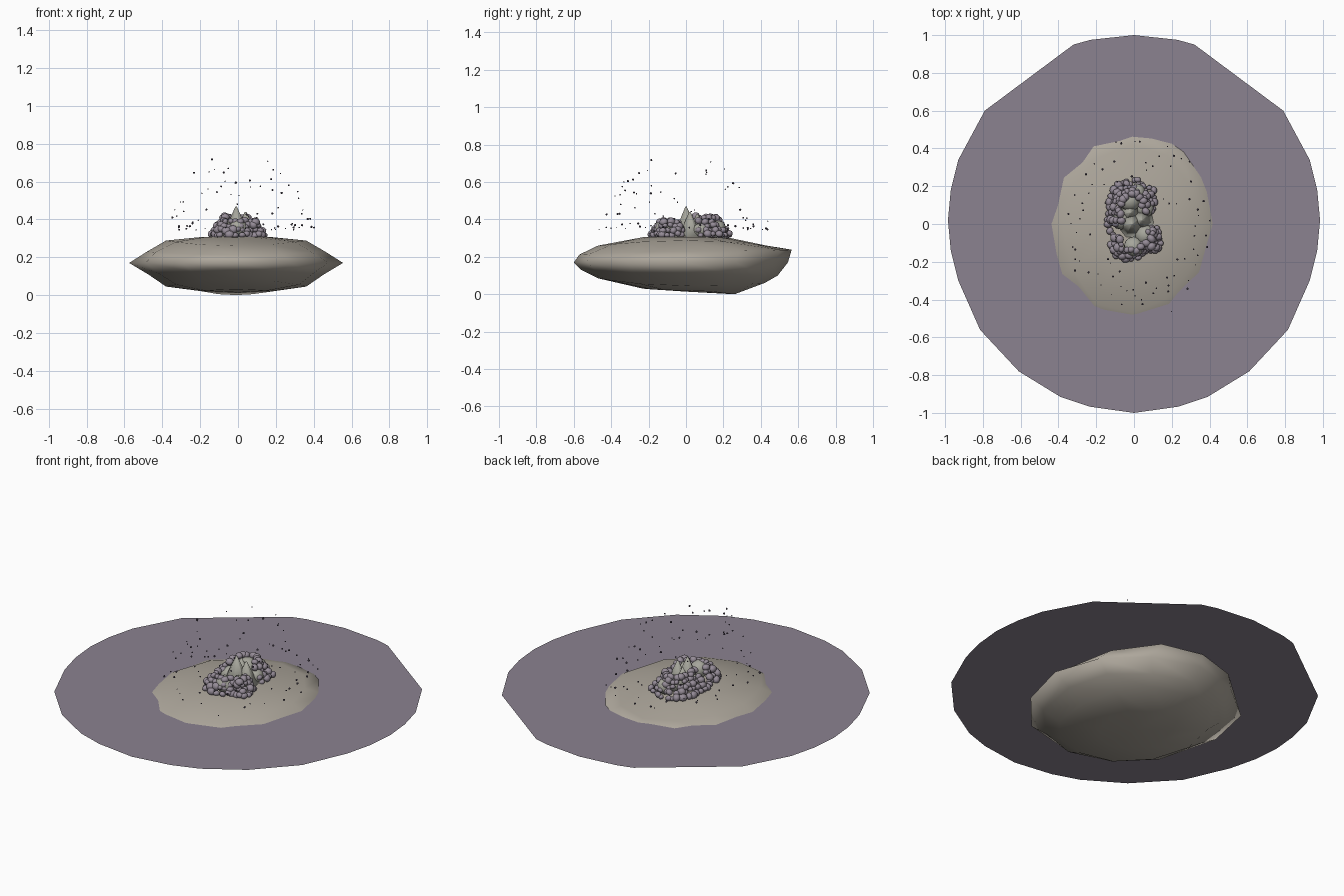
import bpy, bmesh, math, random
from mathutils import Matrix, Vector

if "Cube" in bpy.data.objects:
    bpy.data.objects.remove(bpy.data.objects["Cube"])

random.seed(7)


def material(name, rgb):
    m = bpy.data.materials.new(name)
    m.diffuse_color = (*rgb, 1)
    m.use_nodes = True
    m.node_tree.nodes["Principled BSDF"].inputs["Base Color"].default_value = m.diffuse_color
    return m


SAND = material("sand", (0.42, 0.385, 0.33))
WATER = material("water", (0.26, 0.225, 0.28))
STONE = material("stone", (0.38, 0.38, 0.33))
FOAM = material("foam", (0.30, 0.26, 0.31))
DROP = material("drop", (0.10, 0.08, 0.12))


def finish(bm, name, mat, smooth=True):
    bmesh.ops.recalc_face_normals(bm, faces=bm.faces)
    me = bpy.data.meshes.new(name)
    bm.to_mesh(me)
    bm.free()
    ob = bpy.data.objects.new(name, me)
    bpy.context.collection.objects.link(ob)
    me.materials.append(mat)
    for p in me.polygons:
        p.use_smooth = smooth
    return ob


def blob(bm, pos, size, sub=2):
    turn = Matrix.Rotation(random.uniform(0, 6.28), 4, 'Z') @ Matrix.Rotation(random.uniform(0, 3), 4, 'X')
    mat = Matrix.Translation(pos) @ turn @ Matrix.Diagonal((*size, 1))
    bmesh.ops.create_icosphere(bm, subdivisions=sub, radius=1, matrix=mat)


def along(path, t):
    """Point at fraction t of a polyline's length."""
    pts = [Vector(p) for p in path]
    lens = [(b - a).length for a, b in zip(pts, pts[1:])]
    d = t * sum(lens)
    for a, b, l in zip(pts, pts[1:], lens):
        if d <= l:
            return a.lerp(b, d / l)
        d -= l
    return pts[-1]


# Water sheet: half outline mirrored across x
half = [(0, 1), (.23, .975), (.32, .95), (.79, .6), (.93, .34), (.97, .18), (.985, .02),
        (.97, -.14), (.93, -.3), (.815, -.56), (.61, -.78), (.39, -.915), (.235, -.967), (0, -1)]
outline = half + [(-x, y) for x, y in half[-2:0:-1]]
bm = bmesh.new()
bm.faces.new([bm.verts.new((x, y, .255)) for x, y in reversed(outline)])
sheet = finish(bm, "water_surface", WATER, False)
if sheet.data.polygons[0].normal.z < 0:
    sheet.data.flip_normals()

# Island: lens of lofted rings (x radius, y radius back, y radius front, z at sides, back, front)
rings = [(.19, .24, .23, .306, .300, .305),
         (.37, .42, .47, .288, .262, .260),
         (.47, .565, .57, .230, .238, .212),
         (.565, .545, .60, .170, .170, .170),
         (.465, .49, .56, .110, .100, .130),
         (.37, .42, .47, .045, .060, .085),
         (.18, .26, .23, .020, .000, .030)]
N = 12
bm = bmesh.new()
loops = []
for i, (rx, yb, yf, zs, zb, zf) in enumerate(rings):
    loop = []
    for k in range(N):
        a = 2 * math.pi * k / N
        c, s = math.cos(a), math.sin(a)
        j = 1 if k % 3 == 0 else random.uniform(.96, 1.05)
        z_end = zb if s > 0 else zf
        loop.append(bm.verts.new((rx * c * j - .01, (yb if s > 0 else yf) * s * j,
                                  zs + (z_end - zs) * s * s)))
    loops.append(loop)
for a, b in zip(loops, loops[1:]):
    for k in range(N):
        bm.faces.new((a[k], a[(k + 1) % N], b[(k + 1) % N], b[k]))
for loop, z in ((loops[0], .315), (loops[-1], .014)):
    tip = bm.verts.new((0, 0, z))
    for k in range(N):
        bm.faces.new((loop[k], loop[(k + 1) % N], tip))
finish(bm, "island", SAND)

# Stone core: pointed peaks and rounded boulders
bm = bmesh.new()
for x, y, r, top in ((-.01, .0, .085, .468), (.04, .02, .075, .44), (-.02, .06, .07, .43)):
    bmesh.ops.create_cone(bm, cap_ends=True, segments=7, radius1=r, radius2=.004, depth=top - .29,
                          matrix=Matrix.Translation((x, y, (top + .29) / 2)))
for x, y, r, z in ((-.02, .12, .055, .36), (.06, -.06, .055, .345), (0, -.12, .055, .35),
                   (.06, .08, .045, .34), (-.07, .02, .05, .34), (.02, .17, .045, .35)):
    blob(bm, (x, y, z), (r, r * .9, r))
finish(bm, "stone_core", STONE)

# Foam: two curved banks of small blobs stacked in shrinking layers
banks = [([(-.13, -.03), (-.14, .06), (-.11, .18), (-.05, .232), (.03, .228), (.1, .17), (.1, .05)],
          (-.01, .08), 5, 19),
         ([(-.11, -.06), (-.115, -.15), (-.05, -.185), (.03, -.17), (.07, -.13), (.13, -.14), (.14, -.05), (.1, .0)],
          (.01, -.07), 4, 18)]
bm = bmesh.new()
for path, centre, layers, count in banks:
    for k in range(layers):
        n = count - 2 * k
        for i in range(n):
            p = Vector(centre).lerp(along(path, (i + .5 * (k % 2)) / n), 1 - .12 * k)
            r = random.uniform(.015, .026)
            blob(bm, (p.x + random.uniform(-.008, .008), p.y + random.uniform(-.008, .008),
                      .32 + .023 * k + random.uniform(-.006, .006)), (r, r * .9, r * .8))
finish(bm, "foam_banks", FOAM)

# Spray: tiny droplets in a dome around the banks
bm = bmesh.new()
for i in range(80):
    a = 2 * math.pi * (i + random.random()) / 80
    lift = random.random() ** 2.2
    r = random.uniform(.75, 1.0) * (1 - .45 * lift)
    size = random.uniform(.003, .007)
    blob(bm, (.41 * r * math.cos(a) + .02, .5 * r * math.sin(a) - .03, .345 + .39 * lift),
         (size, size, size), 1)
finish(bm, "spray_droplets", DROP, False)
